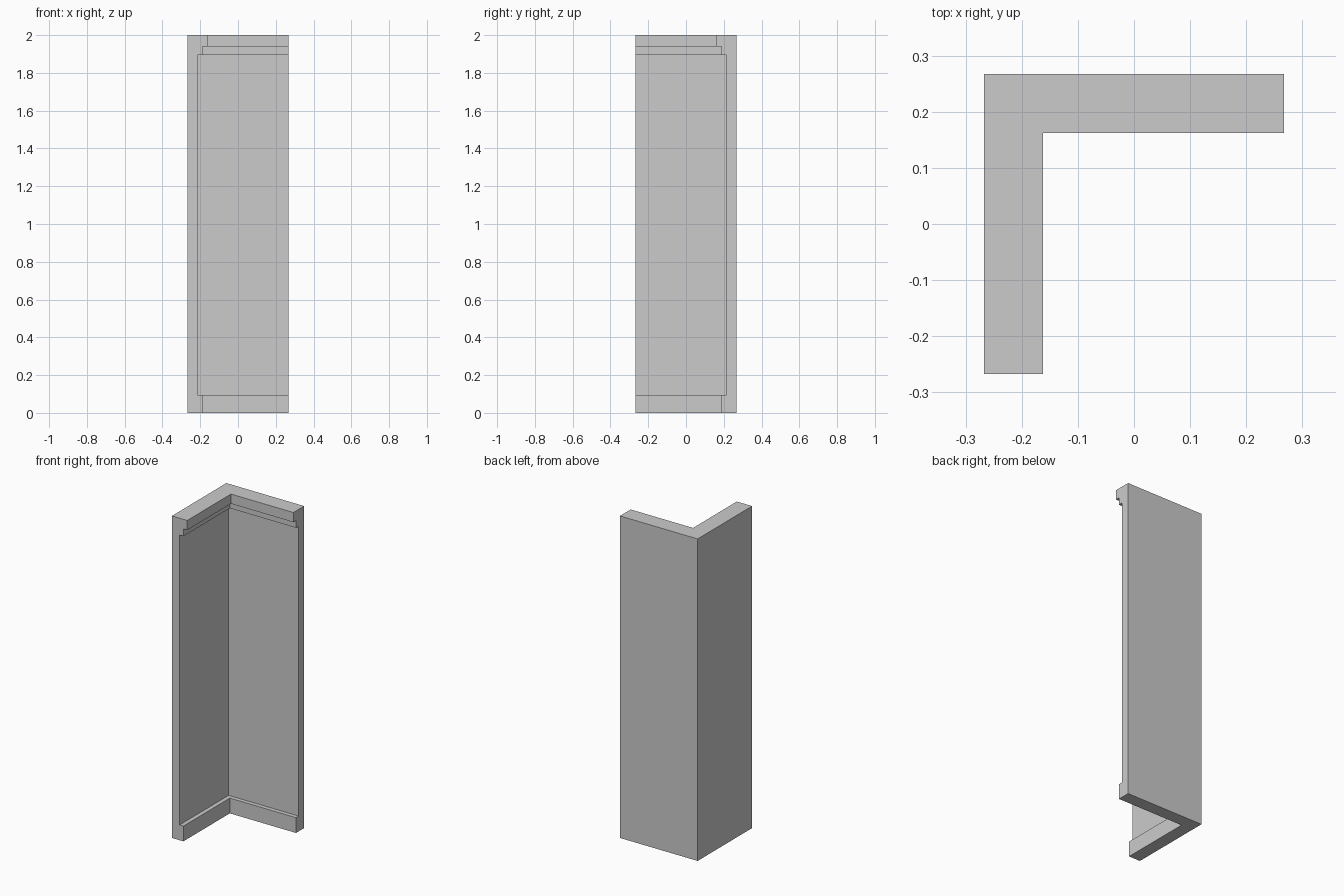
import bpy, bmesh

if "Cube" in bpy.data.objects:
    bpy.data.objects.remove(bpy.data.objects["Cube"])

H = 0.267  # half width of the footprint

# wall cross-section: (thickness measured inward from the outer face, height)
profile = [(0, 0), (0.079, 0), (0.079, 0.095), (0.053, 0.095),
           (0.053, 1.895), (0.079, 1.895), (0.079, 1.94),
           (0.105, 1.94), (0.105, 2), (0, 2)]

# stations along the wall: free left end, mitred corner, free right end
stations = [lambda t: (-H + t, -H),
            lambda t: (-H + t, H - t),
            lambda t: (H, H - t)]

# sweep the section around the corner, with capped ends
bm = bmesh.new()
rings = [[bm.verts.new((*place(t), z)) for t, z in profile] for place in stations]
for a, b in zip(rings, rings[1:]):
    for i in range(len(profile)):
        j = (i + 1) % len(profile)
        bm.faces.new((a[i], a[j], b[j], b[i]))
bm.faces.new(rings[0])
bm.faces.new(rings[-1])
bmesh.ops.recalc_face_normals(bm, faces=bm.faces)

mesh = bpy.data.meshes.new("corner_wall")
bm.to_mesh(mesh)
bm.free()
wall = bpy.data.objects.new("corner_wall", mesh)
bpy.context.collection.objects.link(wall)
